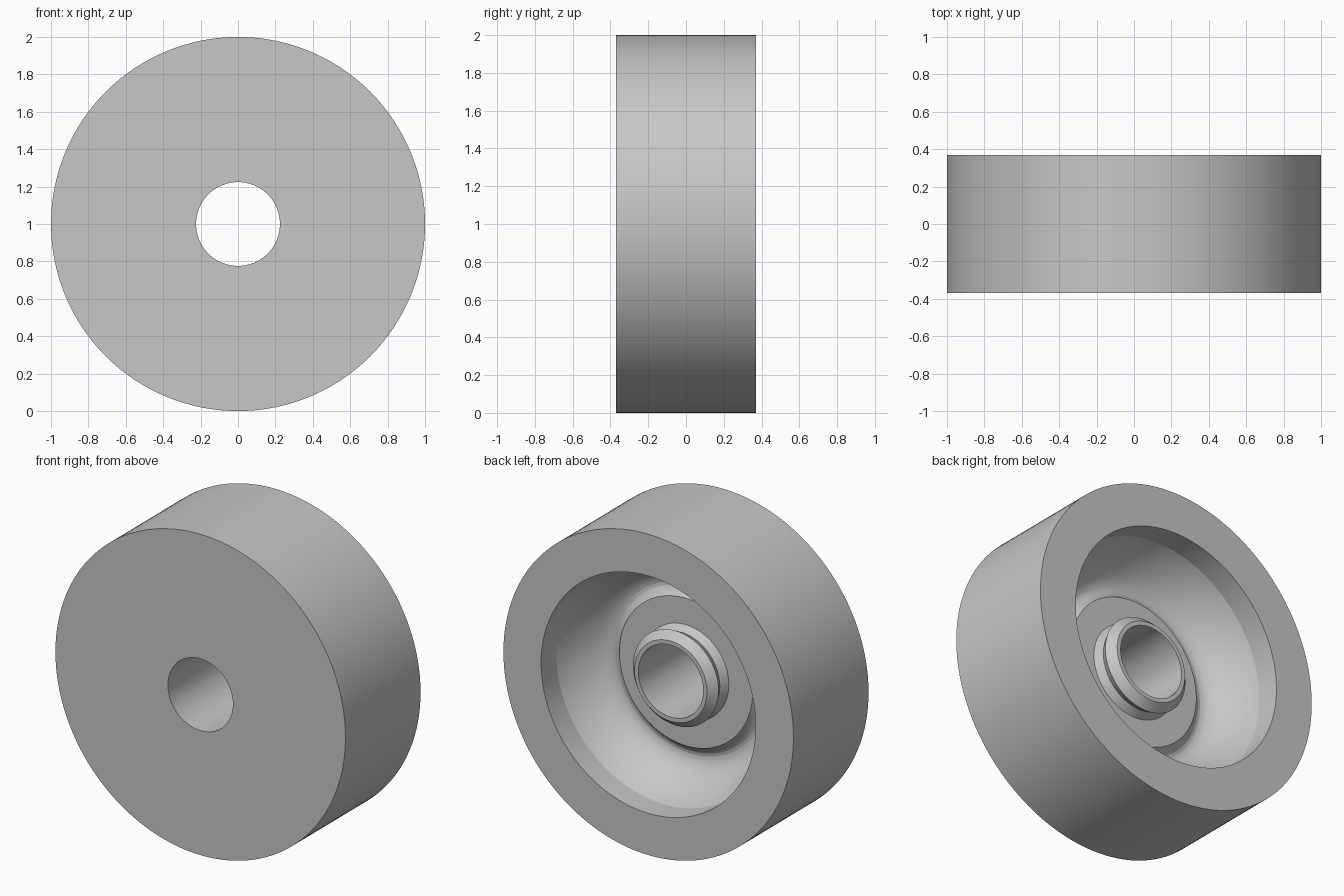
import bpy, bmesh, math
from mathutils import Vector, Matrix
from mathutils.geometry import interpolate_bezier

cube = bpy.data.objects.get("Cube")
if cube:
    bpy.data.objects.remove(cube, do_unlink=True)

# One plain grey for the whole part
grey = bpy.data.materials.new("plain_grey")
grey.use_nodes = True
colour = (0.57, 0.57, 0.57, 1)
grey.diffuse_color = colour
bsdf = next(n for n in grey.node_tree.nodes if n.type == 'BSDF_PRINCIPLED')
bsdf.inputs["Base Color"].default_value = colour

SEGMENTS = 128
HALF_WIDTH = 0.37

# Curved trough between the rim wall and the flat web around the hub
trough = [(p.x, p.y) for p in interpolate_bezier(
    Vector((0.74, 0.22)), Vector((0.69, 0.06)),
    Vector((0.54, -0.14)), Vector((0.46, 0.0)), 18)]

# Closed half section as (radius, y)
rim = [(0.224, -HALF_WIDTH), (1.0, -HALF_WIDTH),
       (1.0, HALF_WIDTH), (0.74, HALF_WIDTH)]
hub = [(0.295, 0.0), (0.268, 0.05), (0.295, 0.10), (0.25, 0.15), (0.224, 0.15)]
section = rim + trough + hub


def revolve(name, profile):
    """Turn a closed profile around the wheel axle (the y direction)."""
    bm = bmesh.new()
    rings = []
    for i in range(SEGMENTS):
        turn = Matrix.Rotation(math.tau * i / SEGMENTS, 3, 'Y')
        rings.append([bm.verts.new(turn @ Vector((r, y, 0))) for r, y in profile])
    count = len(profile)
    for i, ring in enumerate(rings):
        after = rings[(i + 1) % SEGMENTS]
        for j in range(count):
            k = (j + 1) % count
            bm.faces.new((ring[j], ring[k], after[k], after[j]))
    bmesh.ops.recalc_face_normals(bm, faces=bm.faces)
    mesh = bpy.data.meshes.new(name)
    bm.to_mesh(mesh)
    bm.free()
    mesh.materials.append(grey)
    obj = bpy.data.objects.new(name, mesh)
    bpy.context.collection.objects.link(obj)
    return obj


wheel = revolve("wheel_body", section)
wheel.location.z = 1.0

# Smooth round surfaces, crisp machined edges
bpy.ops.object.select_all(action='DESELECT')
wheel.select_set(True)
bpy.context.view_layer.objects.active = wheel
bpy.ops.object.shade_smooth_by_angle(angle=math.radians(16))
